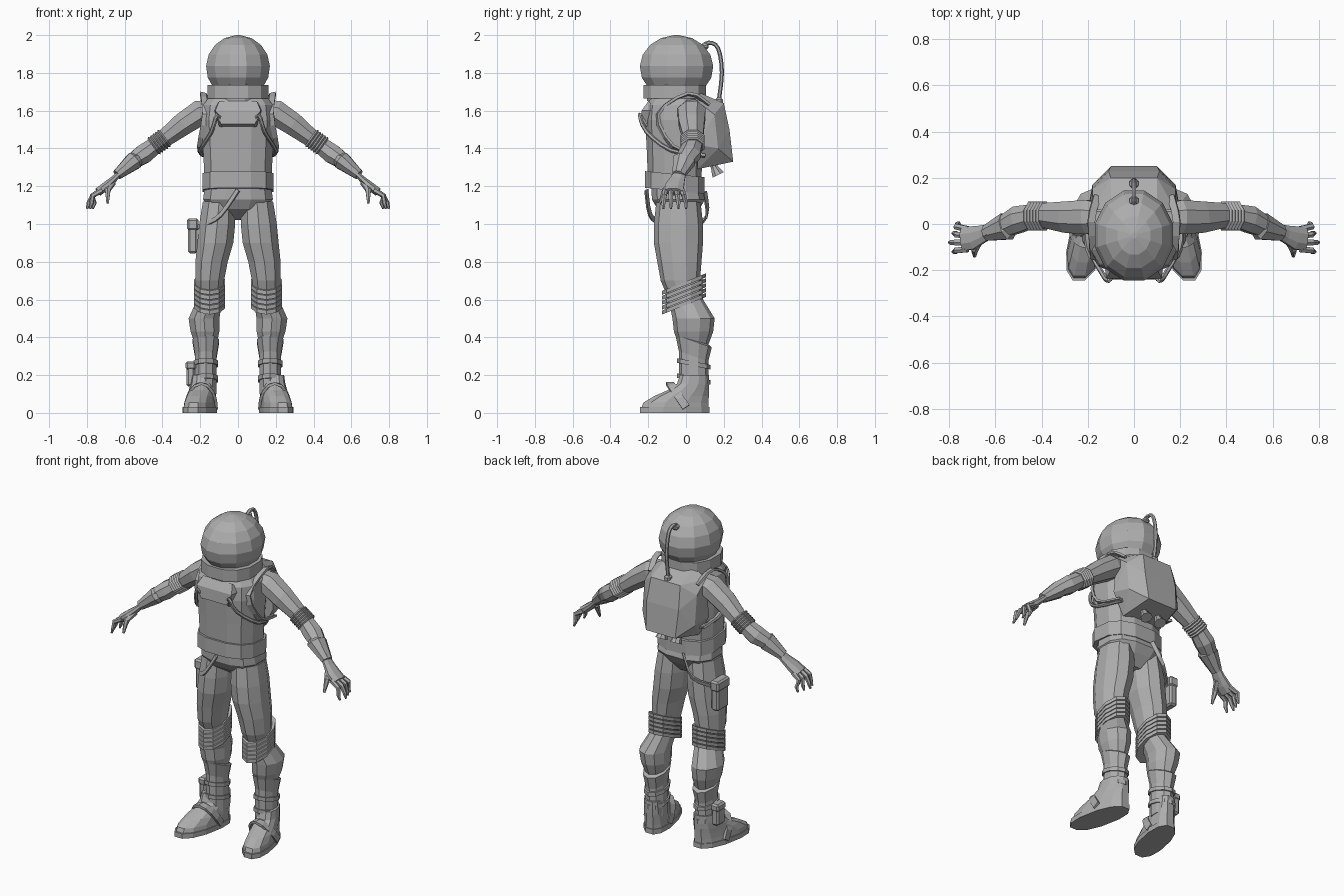
import bpy, bmesh
from math import sin, cos, pi, radians, copysign
from mathutils import Vector

old = bpy.data.objects.get("Cube")
if old:
    bpy.data.objects.remove(old, do_unlink=True)

grey = 0.42
suit = bpy.data.materials.new("suit grey")
suit.use_nodes = True
suit.diffuse_color = (grey, grey, grey, 1)
suit.node_tree.nodes["Principled BSDF"].inputs["Base Color"].default_value = suit.diffuse_color


def finish(name, bm, mirror=False):
    """Turn a bmesh into a flat shaded object, optionally mirrored in x."""
    bmesh.ops.recalc_face_normals(bm, faces=bm.faces)
    mesh = bpy.data.meshes.new(name)
    bm.to_mesh(mesh)
    bm.free()
    mesh.materials.append(suit)
    obj = bpy.data.objects.new(name, mesh)
    bpy.context.collection.objects.link(obj)
    if mirror:
        modifier = obj.modifiers.new("mirror", 'MIRROR')
        modifier.use_mirror_merge = False


def skin(name, rings, mirror=False):
    """Bridge equal rings of points and cap both ends."""
    bm = bmesh.new()
    loops = [[bm.verts.new(point) for point in ring] for ring in rings]
    for lower, upper in zip(loops, loops[1:]):
        for i in range(len(lower)):
            bm.faces.new((lower[i - 1], lower[i], upper[i], upper[i - 1]))
    bm.faces.new(loops[0])
    bm.faces.new(loops[-1])
    finish(name, bm, mirror)


def outline(sides, power=1):
    """Unit polygon, squarer as power falls below one."""
    for i in range(sides):
        angle = (i + 0.5) * 2 * pi / sides
        yield tuple(copysign(abs(t) ** power, t) for t in (cos(angle), sin(angle)))


def loft(name, rows, depth, sides=10, power=1, tilt=0, mirror=False):
    """Stack level rings; each row is x, y, z and half width."""
    rings = []
    for x, y, z, r in rows:
        rings.append([(x + r * c, y + r * depth * s, z + r * depth * s * tilt)
                      for c, s in outline(sides, power)])
    skin(name, rings, mirror)


def band(name, centre, radius, height, lip, depth, ribs=1, **options):
    """Raised square ribs stacked around a limb or the waist."""
    x, y, middle = centre
    rows = []
    for i in range(ribs):
        z = middle + height * ((i + 0.5) / ribs - 0.5)
        half = height / ribs * 0.4
        rows += [(x, y, z + side * half, radius + grow)
                 for side, grow in ((-1, 0), (-1, lip), (1, lip), (1, 0))]
    loft(name, rows, depth, **options)


def tube(name, rows, flat=1, sides=6, ref=(0, 1, 0), mirror=True):
    """Sweep a ring along rows of x, y, z and radius; flat squashes it across ref."""
    points = [Vector(row[:3]) for row in rows]
    rings = []
    for i, (point, row) in enumerate(zip(points, rows)):
        ahead = points[min(i + 1, len(points) - 1)] - points[max(i - 1, 0)]
        across = Vector(ref) - Vector(ref).project(ahead)
        across.normalize()
        normal = ahead.normalized().cross(across) * flat
        rings.append([point + (across * c + normal * s) * row[3] for c, s in outline(sides)])
    skin(name, rings, mirror)


def smooth_path(points, radius, steps=3):
    """Rows of equal radius along a spline through the points."""
    p = [Vector(point) for point in (points[0], *points, points[-1])]
    rows = []
    for a, b, c, d in zip(p, p[1:], p[2:], p[3:]):
        for k in range(steps):
            t = k / steps
            bend = (a * 2 - b * 5 + c * 4 - d) * t + (b * 3 - a - c * 3 + d) * t * t
            rows.append((*(b + ((c - a) + bend) * t / 2), radius))
    return rows + [(*points[-1], radius)]


def hull(name, points):
    """Convex solid through the points and their mirror images."""
    bm = bmesh.new()
    for x, y, z in points:
        bm.verts.new((x, y, z))
        bm.verts.new((-x, y, z))
    bmesh.ops.convex_hull(bm, input=bm.verts)
    finish(name, bm)


def box(name, centre, size):
    bm = bmesh.new()
    bmesh.ops.create_cube(bm, size=1)
    bmesh.ops.scale(bm, vec=size, verts=bm.verts)
    bmesh.ops.translate(bm, vec=centre, verts=bm.verts)
    bmesh.ops.bevel(bm, geom=bm.edges[:], offset=0.01, segments=1, affect='EDGES')
    finish(name, bm)


def pouch(name, centre, size):
    """Pocket with a slightly larger flap over its top."""
    centre, size = Vector(centre), Vector(size)
    box(name, centre, size)
    lift = Vector((0, 0, size.z * 0.35))
    box(name + "_flap", centre + lift, (size.x * 1.2, size.y * 1.1, size.z * 0.35))


# Helmet: rings of a squashed ball, open towards the collar
rows = []
for degrees in range(-40, 90, 21):
    angle = radians(degrees)
    rows.append((0, -.05, 1.83 + .17 * sin(angle), .175 * cos(angle)))
loft("helmet", rows, depth=1.15, sides=12)
loft("neck_ring", [(0, -.05, z, .14) for z in (1.65, 1.75)], depth=1.15, sides=12)
band("collar", (0, -.06, 1.7), .14, .09, .025, depth=1.03, sides=12, power=.85)

# Torso, belt and hips
trunk = dict(sides=12, power=.75)
loft("torso", [(0, -.06, z, r) for z, r in ((1.2, .18), (1.4, .19), (1.55, .2), (1.63, .19), (1.68, .15))],
     depth=.8, **trunk)
band("belt", (0, -.06, 1.22), .18, .11, .013, depth=.84, tilt=-.1, **trunk)
loft("hips", [(0, -.02, 1.02, .06), (0, -.04, 1.08, .15), (0, -.04, 1.13, .19), (0, -.05, 1.2, .18)],
     depth=.76, **trunk)
hull("chest_plate", [(.09, -.2, 1.51), (.09, -.24, 1.53), (.12, -.235, 1.6), (.1, -.2, 1.65), (.13, -.15, 1.6)])

# Legs with ribbed knees
loft("leg", [(.1, -.04, 1.12, .09), (.11, -.04, 1, .1), (.12, -.04, .9, .1), (.14, -.035, .8, .09),
             (.15, -.03, .7, .08), (.15, 0, .6, .07), (.18, .04, .5, .086), (.175, .04, .43, .08),
             (.17, .04, .36, .06), (.17, .04, .1, .06)], depth=1.3, mirror=True)
band("knee_rings", (.15, -.01, .63), .073, .13, .013, depth=1.35, ribs=5, tilt=.4, mirror=True)

# Boots: cuff, ankle bands, foot, sole and instep strap
loft("boot_cuff", [(.17, .04, .3, .06), (.17, .04, .38, .074), (.17, .04, .39, .06)],
     depth=1.3, tilt=-.35, mirror=True)
for name, z in (("upper_ankle_band", .26), ("lower_ankle_band", .18)):
    band(name, (.17, .04, z), .06, .03, .008, depth=1.3, tilt=-.2, mirror=True)


def foot_ring(z, toe, width, heel=.125):
    """Outline of the foot at one height, with the toes turned out."""
    middle, length = (heel + toe) / 2, (heel - toe) / 2
    for c, s in outline(sides=12, power=.85):
        y = middle + length * s
        yield .19 + width * c - y / 5, y, z


foot = ((.03, -.24), (.055, -.23), (.09, -.17), (.12, -.1), (.155, -.05), (.2, -.035))
skin("boot_foot", [foot_ring(z, toe, .08 - z / 10) for z, toe in foot], mirror=True)
skin("boot_sole", [foot_ring(z, -.25, .082, .13) for z in (0, .03)], mirror=True)
arch = [(.195 + .08 * cos(a), -.085 * sin(a), .03 + .125 * sin(a)) for a in (k * pi / 8 for k in range(9))]
tube("instep_strap", [(*point, .03) for point in arch], flat=.35, sides=4)

# Arms with elbow rings and glove cuffs
tube("arm", [(.12, .03, 1.61, .06), (.2, .03, 1.59, .08), (.29, .03, 1.53, .073), (.42, .04, 1.43, .052),
             (.5, .02, 1.37, .062), (.56, -.01, 1.33, .05), (.64, -.04, 1.26, .033)], flat=.9, sides=8)
shoulder_side, wrist_side = Vector((.385, .035, 1.457)), Vector((.45, .035, 1.41))
tube("elbow_rings", [(*shoulder_side.lerp(wrist_side, k / 10), .058 + .01 * (k % 2)) for k in range(11)],
     flat=.9, sides=8)
tube("glove_cuff", [(.54, 0, 1.34, .05), (.55, -.01, 1.335, .064), (.64, -.04, 1.26, .036)], flat=.8, sides=8)

# Hands: palm, four fingers and thumb
tube("palm", [(.62, -.03, 1.275, .033), (.66, -.045, 1.235, .042), (.7, -.06, 1.2, .054), (.74, -.065, 1.17, .054)],
     flat=.45, sides=8)
for i, name in enumerate(("little", "ring", "middle", "index")):
    knuckle = -.022 - .029 * i
    tip = -.04 * i
    reach = .8 - .015 * abs(i - 2)
    tube(name + "_finger", [(.72, knuckle, 1.18, .015), (.77, (knuckle + tip) / 2, 1.15, .014),
                            (reach - .01, tip, 1.11, .012), (reach, tip, 1.08, .006)])
tube("thumb", [(.665, -.06, 1.22, .02), (.69, -.11, 1.18, .017), (.69, -.14, 1.11, .007)], ref=(1, 0, 0))

# Backpack with thrusters and air hose
hull("backpack", [(.1, .06, 1.7), (.18, .06, 1.65), (.2, .06, 1.42), (.13, .06, 1.29), (.1, .2, 1.64),
                  (.18, .15, 1.58), (.18, .17, 1.4), (.1, .25, 1.33), (.11, .23, 1.5)])
tube("thruster", [(.05, .14, 1.33, .02), (.05, .15, 1.3, .02), (.05, .17, 1.26, .036)], sides=8, ref=(1, 0, 0))
hose = smooth_path([(0, .17, 1.63), (0, .19, 1.8), (0, .17, 1.93), (0, .12, 1.96), (0, .07, 1.93)], .011)
tube("air_hose", hose, ref=(1, 0, 0), mirror=False)
box("hose_socket", (0, .175, 1.65), (.04, .04, .04))
box("helmet_valve", (0, .1, 1.94), (.04, .04, .03))

# Harness straps and chest hoses
strap = smooth_path([(.16, .12, 1.63), (.185, .01, 1.69), (.172, -.15, 1.58), (.2, -.07, 1.41), (.18, .1, 1.36)], .022)
tube("shoulder_strap", strap, flat=.45, sides=4, ref=(1, .4, .3))
hose = smooth_path([(.09, -.21, 1.52), (.11, -.245, 1.58), (.14, -.21, 1.49), (.2, -.08, 1.39), (.17, .1, 1.36)], .011)
tube("chest_hose", hose, ref=(.3, .2, 1))

# Hip pouch hung on a sling, and ankle pouch, both on the right side
pouch("hip_pouch", (-.24, .01, .935), (.05, .11, .18))
pouch("ankle_pouch", (-.25, .04, .205), (.045, .075, .13))
slings = {"front_sling": [(0, -.21, 1.18), (-.09, -.19, 1.05), (-.17, -.13, 1), (-.22, -.02, .98)],
          "rear_sling": [(-.05, .1, 1.17), (-.12, .11, 1.04), (-.22, .03, .98)]}
for name, points in slings.items():
    tube(name, smooth_path(points, .016), flat=.45, sides=4, ref=(0, .3, 1), mirror=False)
